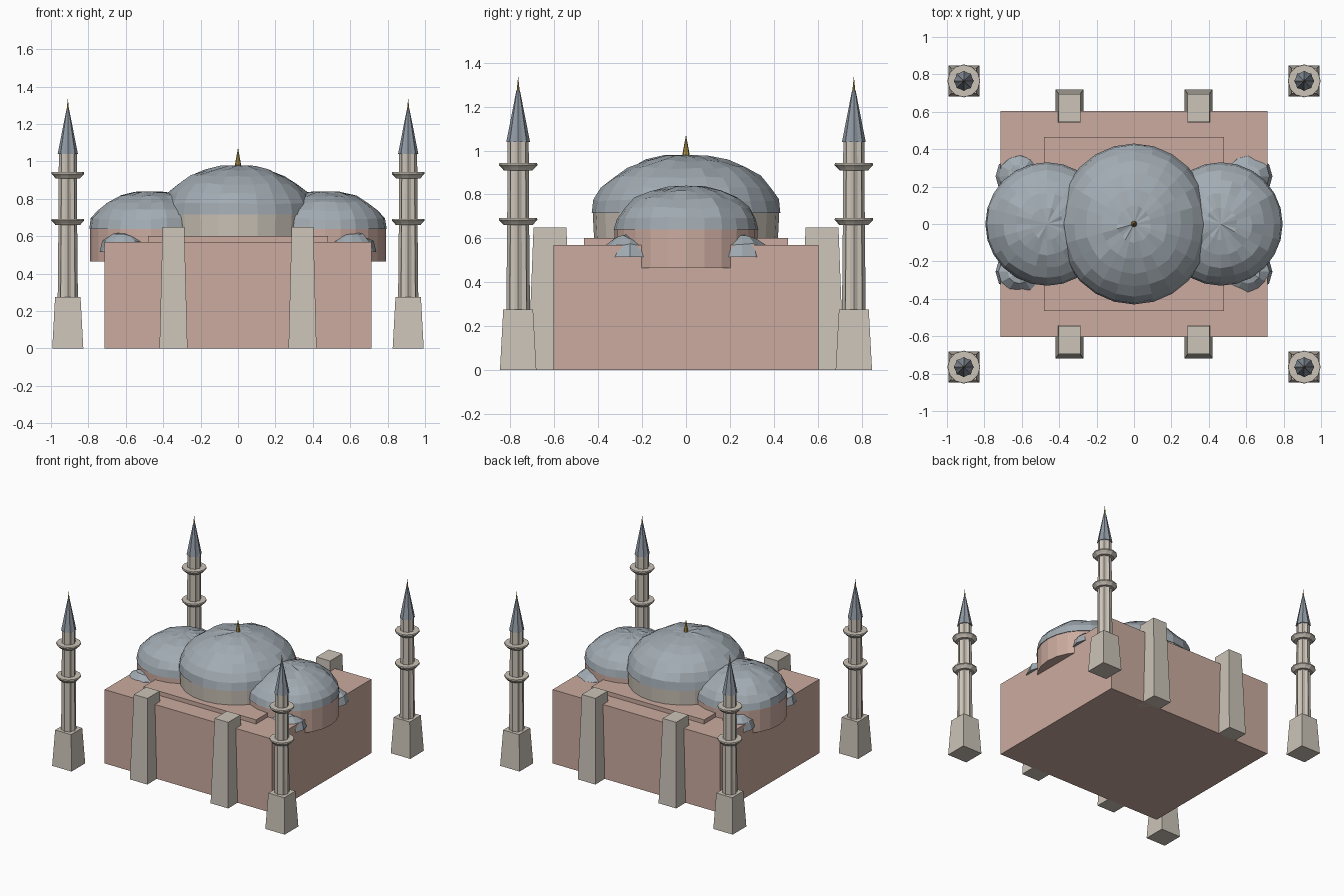
import bpy, bmesh, math, random

if "Cube" in bpy.data.objects:
    bpy.data.objects.remove(bpy.data.objects["Cube"])
random.seed(4)


def material(name, rgb):
    m = bpy.data.materials.new(name)
    m.use_nodes = True
    m.diffuse_color = (*rgb, 1)
    m.node_tree.nodes["Principled BSDF"].inputs["Base Color"].default_value = (*rgb, 1)
    return m


PINK = material("pink plaster", (0.60, 0.41, 0.35))
STONE = material("pale stone", (0.60, 0.55, 0.48))
LEAD = material("lead roof", (0.36, 0.41, 0.45))
SPIRE = material("dark lead spire", (0.28, 0.32, 0.37))
GOLD = material("gold", (0.45, 0.30, 0.07))


def finish(name, bm, mat, loc):
    bmesh.ops.recalc_face_normals(bm, faces=bm.faces[:])
    mesh = bpy.data.meshes.new(name)
    bm.to_mesh(mesh)
    bm.free()
    mesh.materials.append(mat)
    ob = bpy.data.objects.new(name, mesh)
    ob.location = loc
    bpy.context.collection.objects.link(ob)
    return ob


def block(name, mat, loc, half, height, top=None):
    """Box standing on loc, with an optional smaller top (half sizes)."""
    bm = bmesh.new()
    bmesh.ops.create_cube(bm, size=2)
    for v in bm.verts:
        hx, hy = (top or half) if v.co.z > 0 else half
        v.co = (v.co.x * hx, v.co.y * hy, height if v.co.z > 0 else 0)
    return finish(name, bm, mat, loc)


def lathe(name, mat, loc, profile, sides, scale=(1, 1), flute=1.0, jitter=0.0):
    """Stack rings of (radius, z); flute pulls in every second corner."""
    bm = bmesh.new()
    rings = []
    for i, (r, z) in enumerate(profile):
        ring = []
        for k in range(sides):
            a = math.tau * k / sides
            q = r * (flute if k % 2 else 1)
            j = random.uniform(-jitter, jitter) if 0 < i < len(profile) - 1 else 0
            ring.append(bm.verts.new(((q + j) * scale[0] * math.cos(a),
                                      (q + j) * scale[1] * math.sin(a), z + j / 2)))
        rings.append(ring)
    for lo, hi in zip(rings, rings[1:]):
        for k in range(sides):
            n = (k + 1) % sides
            bm.faces.new((lo[k], lo[n], hi[n], hi[k]))
    bm.faces.new(rings[0])
    bm.faces.new(rings[-1])
    bmesh.ops.remove_doubles(bm, verts=bm.verts[:], dist=0.0002)
    return finish(name, bm, mat, loc)


def dome(name, loc, rx, ry, height, sides, steps, jitter):
    arc = [math.pi / 2 * i / steps for i in range(steps + 1)]
    profile = [(max(math.cos(a), 0.0005), height * math.sin(a)) for a in arc]
    return lathe(name, LEAD, loc, profile, sides, (rx, ry), jitter=jitter)


# Main hall and roof platform
block("main_hall", PINK, (0, 0, 0), (0.715, 0.605), 0.57)
block("roof_platform", PINK, (0, 0, 0.56), (0.48, 0.465), 0.042)

# Central dome on its drum, with finial
lathe("central_drum", STONE, (0, 0, 0.59), [(0.985, 0), (1, 0.125)], 24, (0.405, 0.425))
dome("central_dome", (0, 0, 0.715), 0.41, 0.43, 0.265, 24, 7, 0.012)
lathe("dome_finial", GOLD, (0, 0, 0.965), [(0.013, 0), (0.016, 0.02), (0.0005, 0.105)], 8)

# Side half domes and their corner domes
for sx, side in ((1, "left"), (-1, "right")):
    lathe(f"{side}_apse_wall", PINK, (sx * 0.465, 0, 0.465), [(1, 0), (1, 0.175)], 24, (0.325, 0.325))
    dome(f"{side}_half_dome", (sx * 0.465, 0, 0.64), 0.33, 0.33, 0.2, 24, 6, 0.012)
    for sy, end in ((-1, "front"), (1, "back")):
        dome(f"{side}_{end}_corner_dome", (sx * 0.61, sy * 0.255, 0.515), 0.13, 0.125, 0.105, 12, 3, 0.02)

# Tapered buttresses on the front and back walls
for sx, side in ((1, "left"), (-1, "right")):
    for sy, end in ((-1, "front"), (1, "back")):
        block(f"{side}_{end}_buttress", STONE, (sx * 0.345, sy * 0.62, 0),
              (0.075, 0.1), 0.65, (0.058, 0.075))

# Four corner minarets
for sx, side in ((1, "left"), (-1, "right")):
    for sy, end in ((-1, "front"), (1, "back")):
        x, y, tag = sx * 0.91, sy * 0.765, f"{side}_{end}_minaret"
        block(tag + "_base", STONE, (x, y, 0), (0.083, 0.083), 0.275, (0.068, 0.068))
        lathe(tag + "_shaft", STONE, (x, y, 0.27), [(0.054, 0), (0.05, 0.4), (0.048, 0.77)], 16, flute=0.84)
        for z in (0.66, 0.91):
            lathe(tag + "_balcony", STONE, (x, y, z),
                  [(0.066, 0), (0.076, 0.012), (0.088, 0.024), (0.086, 0.033)], 12)
        lathe(tag + "_spire", SPIRE, (x, y, 1.04), [(0.054, 0), (0.008, 0.235)], 16, flute=0.88)
        lathe(tag + "_finial", GOLD, (x, y, 1.27), [(0.007, 0), (0.0005, 0.065)], 8)
